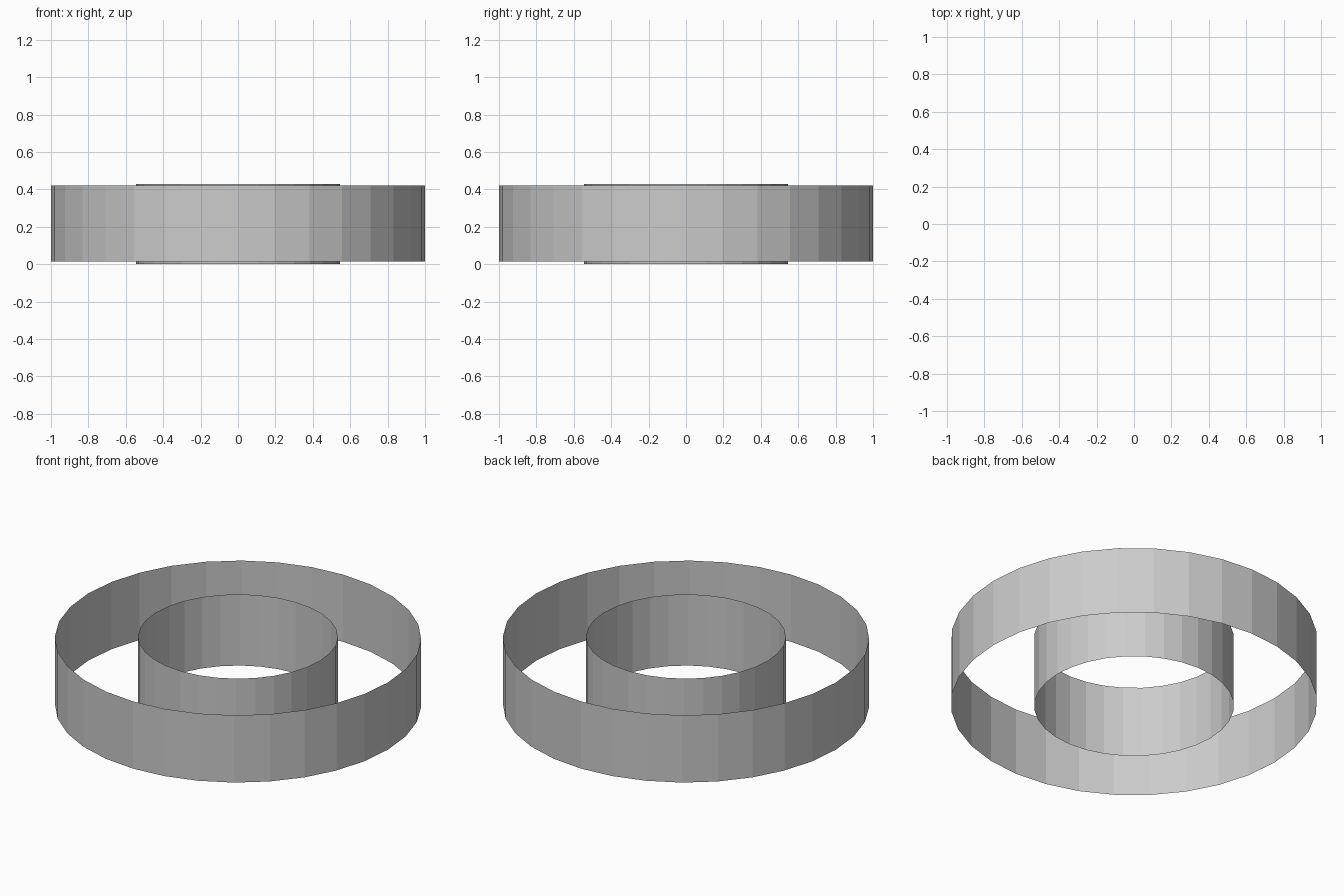
import bpy

if "Cube" in bpy.data.objects:
    bpy.data.objects.remove(bpy.data.objects["Cube"])


def open_ring(name, radius, z_low, z_high, sides=32):
    """Thin open tube with flat facets."""
    bpy.ops.mesh.primitive_cylinder_add(
        vertices=sides, radius=radius, depth=z_high - z_low,
        end_fill_type='NOTHING', location=(0, 0, (z_low + z_high) / 2))
    ring = bpy.context.object
    ring.name = name
    return ring


# Wide outer wall, held slightly inside the height of the inner one
open_ring("outer_ring", 1.0, 0.015, 0.42)

# Narrow inner sleeve, a little taller at both ends
open_ring("inner_ring", 0.545, 0.003, 0.432)

# Stand the sleeve exactly on the ground
bpy.data.objects["inner_ring"].location.z -= 0.003
